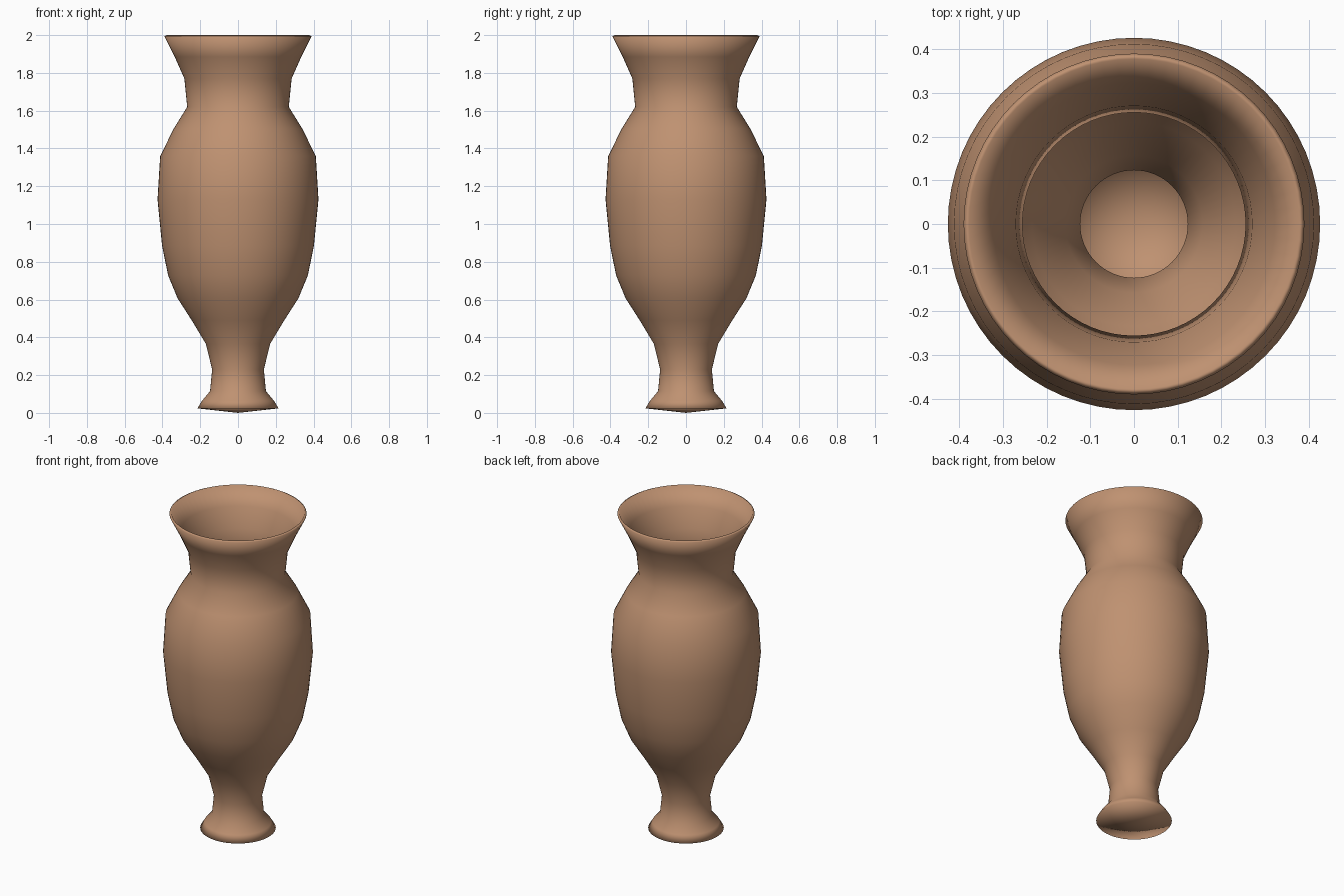
import bpy, bmesh, math

if "Cube" in bpy.data.objects:
    bpy.data.objects.remove(bpy.data.objects["Cube"])

SIDES = 64
# outer profile (radius, height), foot to lip
PROFILE = [(0.215, 0.024), (0.19, 0.065), (0.148, 0.115), (0.137, 0.23),
           (0.17, 0.365), (0.245, 0.49), (0.32, 0.607), (0.37, 0.728),
           (0.402, 0.885), (0.426, 1.13), (0.412, 1.36), (0.34, 1.505),
           (0.269, 1.62), (0.284, 1.77), (0.335, 1.885), (0.39, 1.994)]

clay = bpy.data.materials.new("terracotta clay")
clay.diffuse_color = (0.52, 0.285, 0.165, 1)
clay.use_nodes = True
clay.node_tree.nodes["Principled BSDF"].inputs["Base Color"].default_value = clay.diffuse_color

# vase shell: turned profile with a shallow cone closing the foot
bm = bmesh.new()
rings = []
for r, z in PROFILE:
    rings.append([bm.verts.new((r * math.cos(2 * math.pi * i / SIDES),
                                r * math.sin(2 * math.pi * i / SIDES), z))
                  for i in range(SIDES)])
base = bm.verts.new((0, 0, 0))
for i in range(SIDES):
    j = (i + 1) % SIDES
    bm.faces.new((base, rings[0][j], rings[0][i]))
    for lo, hi in zip(rings, rings[1:]):
        bm.faces.new((lo[i], lo[j], hi[j], hi[i]))
for f in bm.faces:
    f.smooth = True
mesh = bpy.data.meshes.new("vase")
bm.to_mesh(mesh)
bm.free()
mesh.materials.append(clay)
vase = bpy.data.objects.new("vase", mesh)
bpy.context.collection.objects.link(vase)

# thin wall, thickened inwards, so the vase is hollow
wall = vase.modifiers.new("wall", 'SOLIDIFY')
wall.thickness = 0.014
wall.offset = -1
